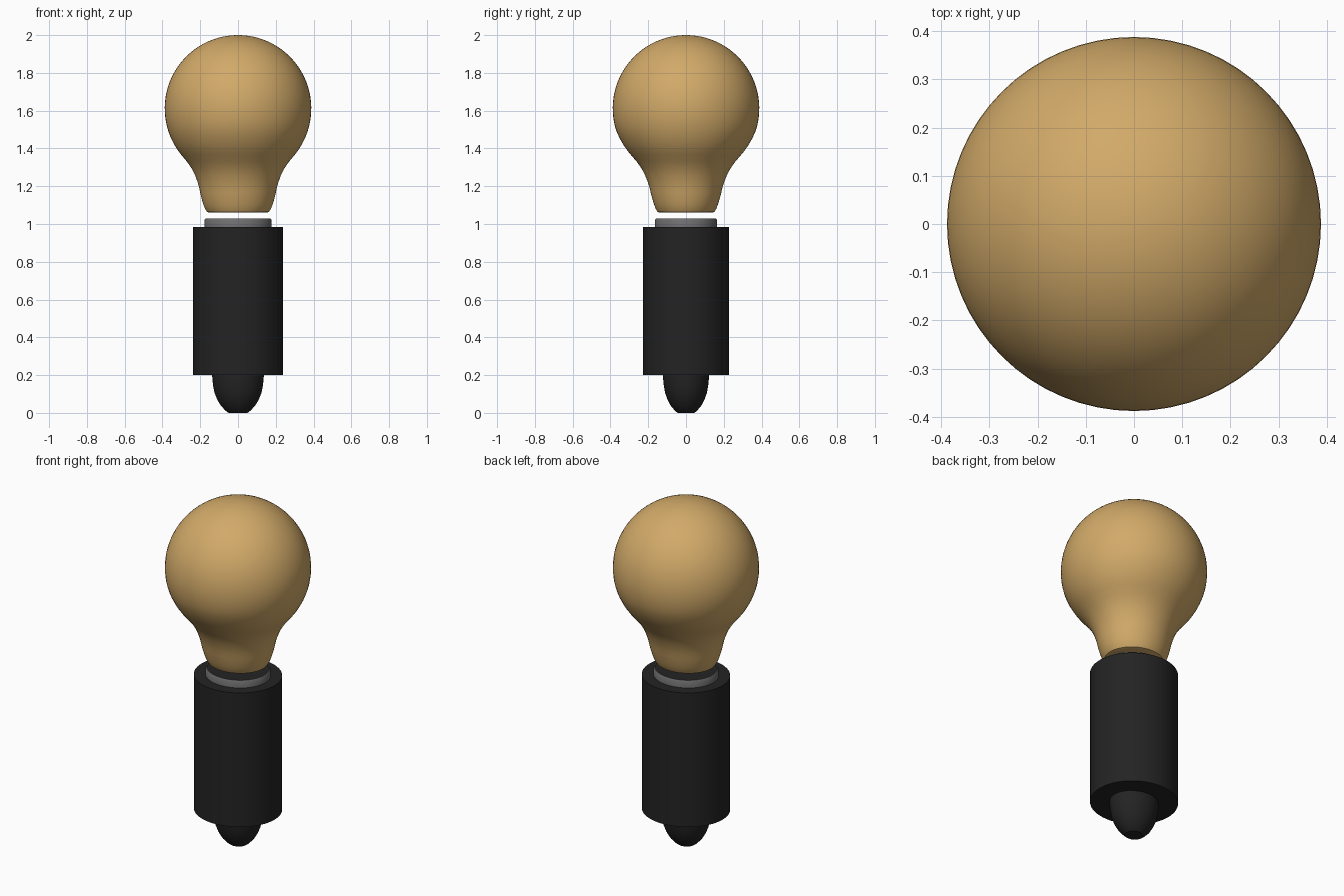
import bpy, bmesh, math

if "Cube" in bpy.data.objects:
    bpy.data.objects.remove(bpy.data.objects["Cube"])


def material(name, rgb):
    m = bpy.data.materials.new(name)
    m.diffuse_color = (*rgb, 1)
    m.use_nodes = True
    m.node_tree.nodes["Principled BSDF"].inputs["Base Color"].default_value = m.diffuse_color
    return m


amber = material("amber glass", (0.64, 0.40, 0.14))
black = material("black plastic", (0.017, 0.017, 0.017))
grey = material("grey metal", (0.16, 0.16, 0.165))


def lathe(name, profile, mat, y_scale, sides=64):
    """Spin (radius, z) points into a slightly oval part; radius 0 is a pole."""
    bm = bmesh.new()
    rings = []
    for r, z in profile:
        if r == 0:
            rings.append([bm.verts.new((0, 0, z))] * sides)
            continue
        k = y_scale(z)
        rings.append([bm.verts.new((r * math.cos(a), r * k * math.sin(a), z))
                      for a in (2 * math.pi * i / sides for i in range(sides))])
    for low, high in zip(rings, rings[1:]):
        for i in range(sides):
            j = (i + 1) % sides
            corners = list(dict.fromkeys((low[i], low[j], high[j], high[i])))
            bm.faces.new(corners)
    bmesh.ops.recalc_face_normals(bm, faces=bm.faces)
    mesh = bpy.data.meshes.new(name)
    bm.to_mesh(mesh)
    bm.free()
    mesh.materials.append(mat)
    ob = bpy.data.objects.new(name, mesh)
    bpy.context.collection.objects.link(ob)
    bpy.context.view_layer.objects.active = ob
    ob.select_set(True)
    bpy.ops.object.shade_smooth_by_angle(angle=math.radians(35))
    ob.select_set(False)
    return ob


# Glass bulb: curved neck blending into a sphere, round above and oval below
neck = [(0, 1.06), (0.15, 1.06), (0.164, 1.064), (0.174, 1.08), (0.184, 1.105),
        (0.193, 1.135), (0.2, 1.165), (0.206, 1.195), (0.215, 1.225),
        (0.228, 1.26), (0.246, 1.295), (0.27, 1.33)]
R, CZ = 0.388, 1.612
start = math.asin((1.365 - CZ) / R)
dome = []
for i in range(33):
    a = start + (math.pi / 2 - start) * i / 32
    dome.append((R * math.cos(a) if i < 32 else 0, CZ + R * math.sin(a)))
lathe("glass_bulb", neck + dome, amber,
      lambda z: 0.92 + 0.08 * min(1, max(0, (z - 1.1) / 0.4)))

# Socket body
lathe("socket_body", [(0, 0.2), (0.238, 0.2), (0.238, 0.985), (0, 0.985)],
      black, lambda z: 0.955)

# Metal collar: thin open ring around a dark contact disc
lathe("metal_collar", [(0.178, 0.98), (0.178, 1.02), (0.173, 1.028),
                       (0.168, 1.028), (0.168, 0.98)], grey, lambda z: 0.925)
lathe("contact_disc", [(0.168, 0.98), (0.168, 1.024), (0, 1.024)],
      black, lambda z: 0.925)

# Rounded cable grip below the socket
grip = [(0, 0), (0.05, 0), (0.066, 0.012), (0.09, 0.037), (0.11, 0.07),
        (0.124, 0.105), (0.132, 0.145), (0.136, 0.18), (0.137, 0.21)]
lathe("cable_grip", grip, black, lambda z: 0.89)
